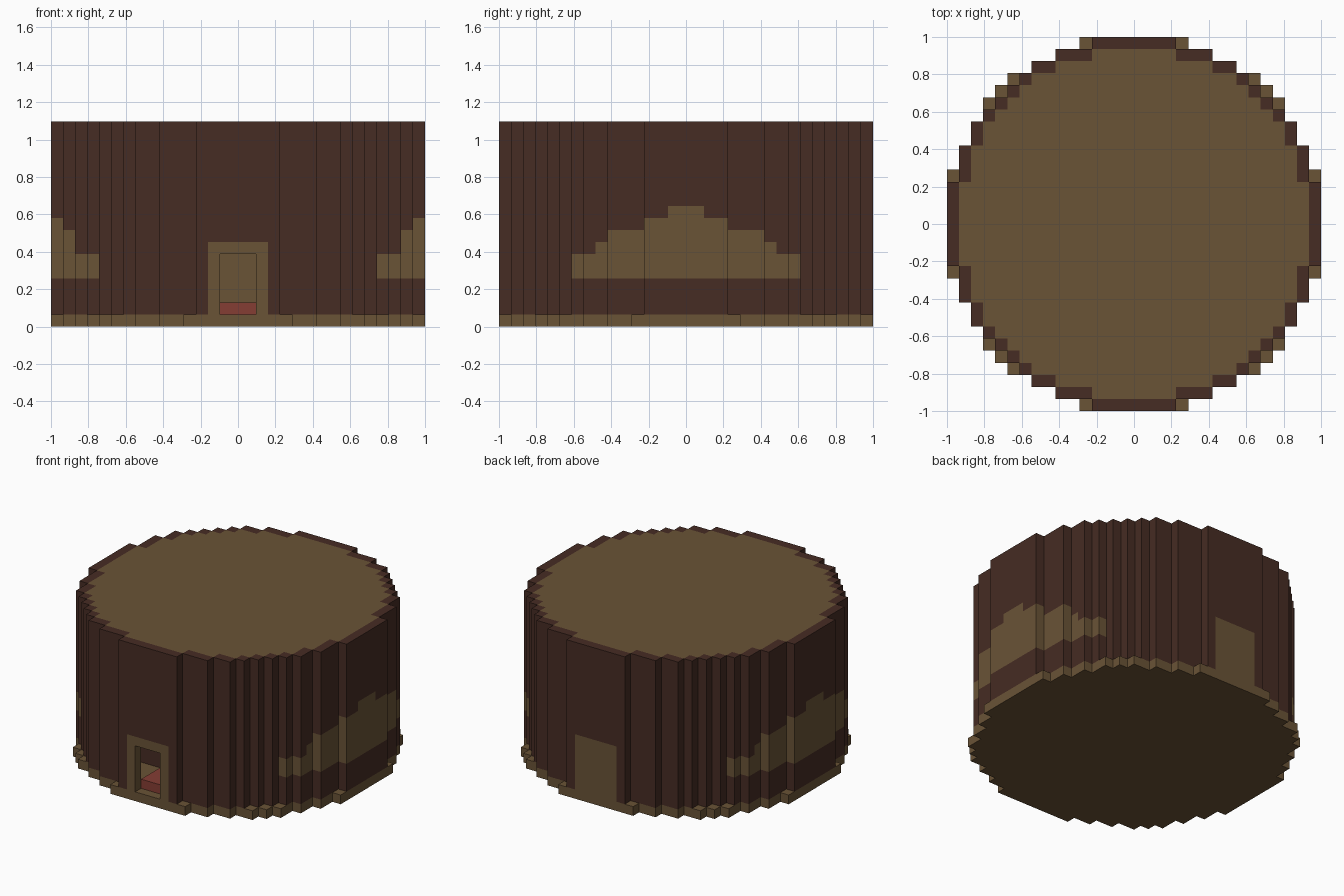
import bpy
import bmesh
from mathutils import Vector

if "Cube" in bpy.data.objects:
    bpy.data.objects.remove(bpy.data.objects["Cube"], do_unlink=True)

U = 2 / 31          # block size: the building is 31 blocks across
TOP = 17            # height in blocks


def material(name, rgb):
    m = bpy.data.materials.new(name)
    m.use_nodes = True
    m.diffuse_color = (*rgb, 1)
    m.node_tree.nodes["Principled BSDF"].inputs["Base Color"].default_value = (*rgb, 1)
    return m


DARK, TAN, RED = range(3)
MATS = [material("dark brown", (0.061, 0.025, 0.017)),
        material("tan", (0.144, 0.087, 0.037)),
        material("dull red", (0.235, 0.048, 0.034))]


def block_object(name, cells, colour):
    """Skin a set of (i, j, k) blocks; colour is a rule on the block."""
    cells = set(cells)
    bm = bmesh.new()
    for c in cells:
        for axis in range(3):
            for sign in (-1, 1):
                near = list(c)
                near[axis] += sign
                if tuple(near) in cells:
                    continue
                n, a, b = Vector(), Vector(), Vector()
                n[axis] = sign / 2
                a[(axis + 1) % 3] = 0.5
                b[(axis + 2) % 3] = sign / 2
                mid = Vector(c) + Vector((0, 0, 0.5)) + n
                quad = (mid - a - b, mid + a - b, mid + a + b, mid - a + b)
                face = bm.faces.new([bm.verts.new(p * U) for p in quad])
                face.material_index = colour(*c)
    # merge the blocks into large flat faces
    bmesh.ops.remove_doubles(bm, verts=bm.verts, dist=U / 100)
    bmesh.ops.dissolve_limit(bm, angle_limit=0.01, verts=bm.verts, edges=bm.edges,
                             delimit={'MATERIAL'})
    bmesh.ops.triangulate(bm, faces=[f for f in bm.faces if len(f.verts) > 4])
    mesh = bpy.data.meshes.new(name)
    bm.to_mesh(mesh)
    bm.free()
    for m in MATS:
        mesh.materials.append(m)
    obj = bpy.data.objects.new(name, mesh)
    bpy.context.collection.objects.link(obj)
    return obj


# Half width of each row of blocks, from the middle row outwards
WALL_ROWS = [15] * 4 + [14] * 3 + [13] * 2 + [12, 11, 10, 9, 8, 6, 3]
BASE_ROWS = [15] * 5 + [14] * 2 + [13] * 2 + [12, 12, 11, 10, 8, 6, 4]


def disc(rows):
    return {(i, j) for j in range(-15, 16)
            for i in range(-rows[abs(j)], rows[abs(j)] + 1)}


floor_plan = disc(WALL_ROWS)
inside = {(i, j) for i, j in floor_plan
          if {(i + 1, j), (i - 1, j), (i, j + 1), (i, j - 1)} <= floor_plan}
ring = floor_plan - inside

# Height of the stepped side panels by distance from the middle
PANEL_STEPS = [(1, 10), (3, 9), (6, 8), (7, 7), (9, 6)]


def wall_colour(i, j, k):
    if abs(i) <= 2 and k < 7:                       # door frames, front and back
        return TAN
    if abs(i) >= 12:                                # side panels
        for reach, top in PANEL_STEPS:
            if abs(j) <= reach:
                return TAN if 4 <= k < top else DARK
    return DARK


def is_doorway(i, j, k):
    return j == -15 and abs(i) <= 1 and k < 6


# Shell of the building
block_object("base", [(i, j, 0) for i, j in disc(BASE_ROWS)], lambda i, j, k: TAN)
block_object("wall", [(i, j, k) for i, j in ring for k in range(1, TOP)
                      if not is_doorway(i, j, k)], wall_colour)
block_object("roof", [(i, j, TOP - 1) for i, j in inside], lambda i, j, k: TAN)

# Interior
block_object("carpet", [(i, j, 1) for i in range(-1, 2) for j in range(-14, 14)],
             lambda i, j, k: RED)
for side, label in ((1, "left"), (-1, "right")):
    block_object(label + "_benches",
                 [(side * i, j, k) for i in range(3, 7) for j in range(-9, 10, 3)
                  for k in (1, 2)], lambda i, j, k: DARK)
